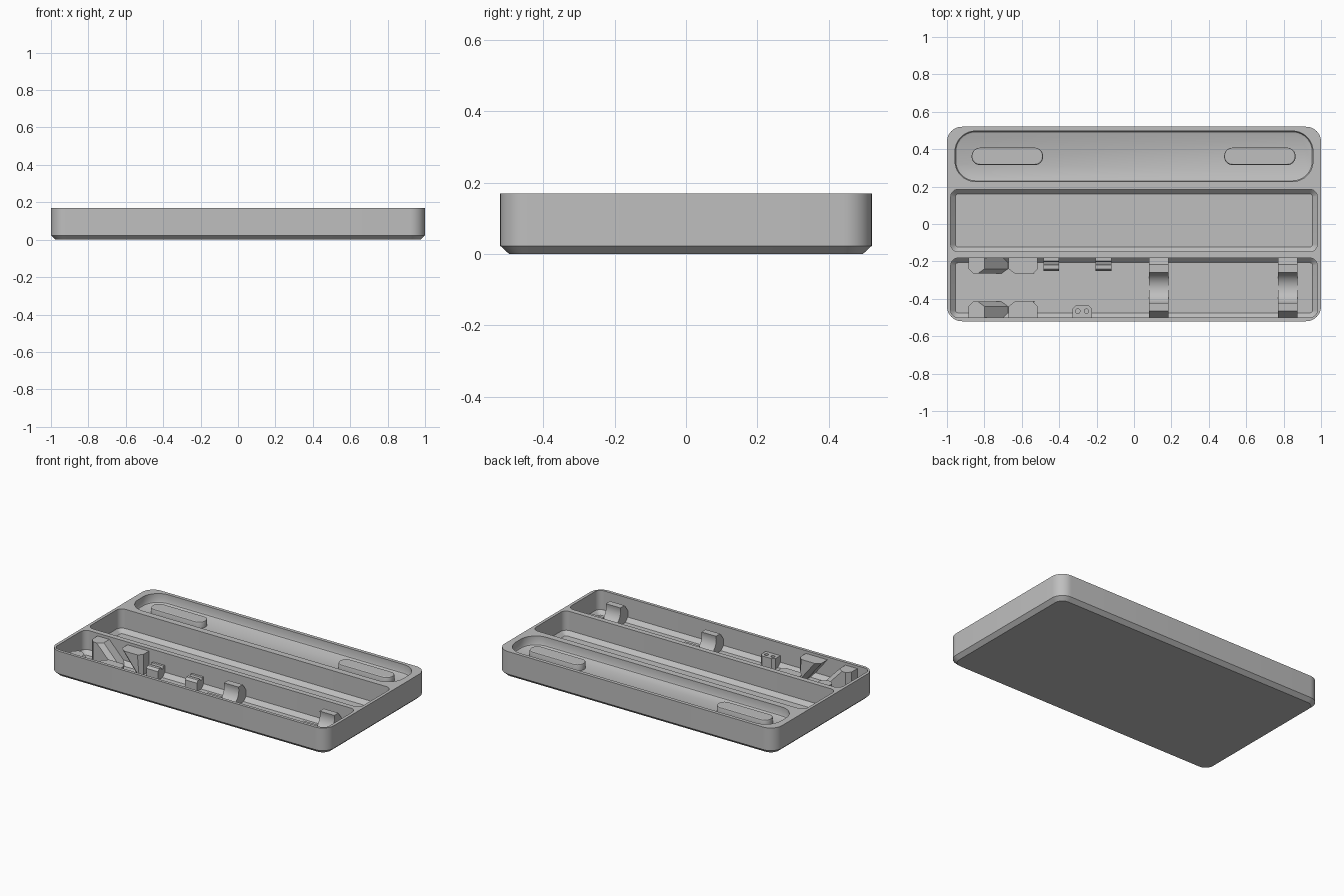
import bpy, bmesh
from math import sin, cos, pi, radians

cube = bpy.data.objects.get("Cube")
if cube:
    bpy.data.objects.remove(cube, do_unlink=True)

grey = bpy.data.materials.new("plain grey")
grey.use_nodes = True
GREY = (0.52, 0.52, 0.52, 1)
grey.diffuse_color = GREY
grey.node_tree.nodes["Principled BSDF"].inputs["Base Color"].default_value = GREY

FLOOR, TOP = 0.02, 0.17


def finish(name, bm):
    bmesh.ops.recalc_face_normals(bm, faces=bm.faces)
    mesh = bpy.data.meshes.new(name)
    bm.to_mesh(mesh)
    bm.free()
    mesh.materials.append(grey)
    obj = bpy.data.objects.new(name, mesh)
    bpy.context.collection.objects.link(obj)
    return obj


def activate(obj):
    bpy.ops.object.select_all(action='DESELECT')
    obj.select_set(True)
    bpy.context.view_layer.objects.active = obj


def smooth(obj):
    activate(obj)
    bpy.ops.object.shade_smooth_by_angle(angle=radians(30))


def rounded_rect(x0, x1, y0, y1, r, steps=10):
    corners = [(x1 - r, y1 - r), (x0 + r, y1 - r), (x0 + r, y0 + r), (x1 - r, y0 + r)]
    pts = []
    for q, (cx, cy) in enumerate(corners):
        for i in range(steps + 1):
            a = (q + i / steps) * pi / 2
            pts.append((cx + r * cos(a), cy + r * sin(a)))
    return pts


def loft(name, x0, x1, y0, y1, r, levels):
    """Rounded slab made of (inset, height) levels."""
    bm = bmesh.new()
    rings = []
    for d, z in levels:
        pts = rounded_rect(x0 + d, x1 - d, y0 + d, y1 - d, max(r - d, 0.008))
        rings.append([bm.verts.new((x, y, z)) for x, y in pts])
    n = len(rings[0])
    for a, b in zip(rings, rings[1:]):
        for i in range(n):
            bm.faces.new((a[i], a[(i + 1) % n], b[(i + 1) % n], b[i]))
    bm.faces.new(rings[0][::-1])
    bm.faces.new(rings[-1])
    return finish(name, bm)


def prism(name, pts, axis, a, b, chamfer=0):
    """Extrude a profile along x or y; b is the free end that can be chamfered."""
    bm = bmesh.new()
    place = (lambda p, t: (t, p[0], p[1])) if axis == 'x' else (lambda p, t: (p[0], t, p[1]))
    near = [bm.verts.new(place(p, a)) for p in pts]
    far = [bm.verts.new(place(p, b)) for p in pts]
    n = len(pts)
    for i in range(n):
        j = (i + 1) % n
        bm.faces.new((near[i], near[j], far[j], far[i]))
    bm.faces.new(near)
    bm.faces.new(far)
    bmesh.ops.recalc_face_normals(bm, faces=bm.faces)
    if chamfer:
        ends = set(far)
        edges = [e for e in bm.edges if set(e.verts) <= ends
                 and abs(e.verts[0].co.z - e.verts[1].co.z) > 0.01]
        bmesh.ops.bevel(bm, geom=edges, offset=chamfer, segments=1, affect='EDGES')
    return finish(name, bm)


def cut(obj, cutters):
    for c in cutters:
        c.hide_render = True
        mod = obj.modifiers.new("cut", 'BOOLEAN')
        mod.operation, mod.solver, mod.object = 'DIFFERENCE', 'EXACT', c
        activate(obj)
        bpy.ops.object.modifier_apply(modifier=mod.name)
        bpy.data.objects.remove(c, do_unlink=True)


# Tray body with a chamfered underside and three pockets
body = loft("tray_body", -1, 1, -0.52, 0.52, 0.08, [(0.025, 0), (0, 0.023), (0, TOP)])
deep = [(0.025, FLOOR), (0, 0.045), (0, TOP + 0.05)]
shallow = [(0.012, 0.11), (0.004, 0.114), (0, 0.122), (0, TOP + 0.05)]
cut(body, [
    loft("middle_pocket", -0.98, 0.98, -0.148, 0.185, 0.04, deep),
    loft("front_pocket", -0.98, 0.98, -0.5, -0.182, 0.04, deep),
    loft("back_recess", -0.957, 0.957, 0.227, 0.497, 0.11, shallow),
])
smooth(body)

# Raised pads in the back recess
for side, x0 in (("right", -0.868), ("left", 0.482)):
    smooth(loft(side + "_pad", x0, x0 + 0.382, 0.315, 0.408, 0.045,
                [(0, 0.105), (0, 0.144), (0.002, 0.149), (0.007, 0.152)]))

# Slotted holders on both long walls of the front pocket
outer_half = [(-0.885, 0.015), (-0.885, 0.152), (-0.80, 0.152), (-0.67, 0.015)]
inner_half = [(-0.67, 0.152), (-0.515, 0.152), (-0.515, 0.015), (-0.56, 0.015)]
for side, wall, free in (("back", -0.178, -0.265), ("front", -0.504, -0.415)):
    prism(side + "_holder_outer", outer_half, 'y', wall, free, 0.025)
    prism(side + "_holder_inner", inner_half, 'y', wall, free, 0.025)

# Small hooked clips on the dividing wall
hook = [(-0.178, 0.015), (-0.178, 0.09), (-0.197, 0.09), (-0.202, 0.076), (-0.214, 0.076),
        (-0.22, 0.09), (-0.24, 0.09), (-0.252, 0.075), (-0.252, 0.015)]
for i, x0 in enumerate((-0.485, -0.205)):
    prism("clip_%d" % (i + 1), hook, 'x', x0, x0 + 0.085)

# Block with two drilled holes on the front wall
block = prism("drilled_block", [(-0.33, 0.015), (-0.33, 0.088), (-0.225, 0.088), (-0.225, 0.015)],
              'y', -0.504, -0.435, 0.018)
cut(block, [loft("hole", x - 0.012, x + 0.012, -0.478, -0.454, 0.0119, [(0, 0.05), (0, 0.12)])
            for x in (-0.301, -0.254)])
smooth(block)

# Round cradles spanning the front pocket
mid_y, mid_z, radius = -0.341, 0.112, 0.085
arm = [(0.161, 0.015), (0.161, 0.085), (0.125, 0.134)]
arc = [(radius * cos(a), mid_z + radius * sin(a))
       for a in (radians(15 - 210 * i / 24) for i in range(25))]
profile = arm + arc + [(-y, z) for y, z in reversed(arm)]
profile = [(mid_y + y, z) for y, z in profile]
for i, x0 in enumerate((0.08, 0.77)):
    smooth(prism("cradle_%d" % (i + 1), profile, 'x', x0, x0 + 0.105))
